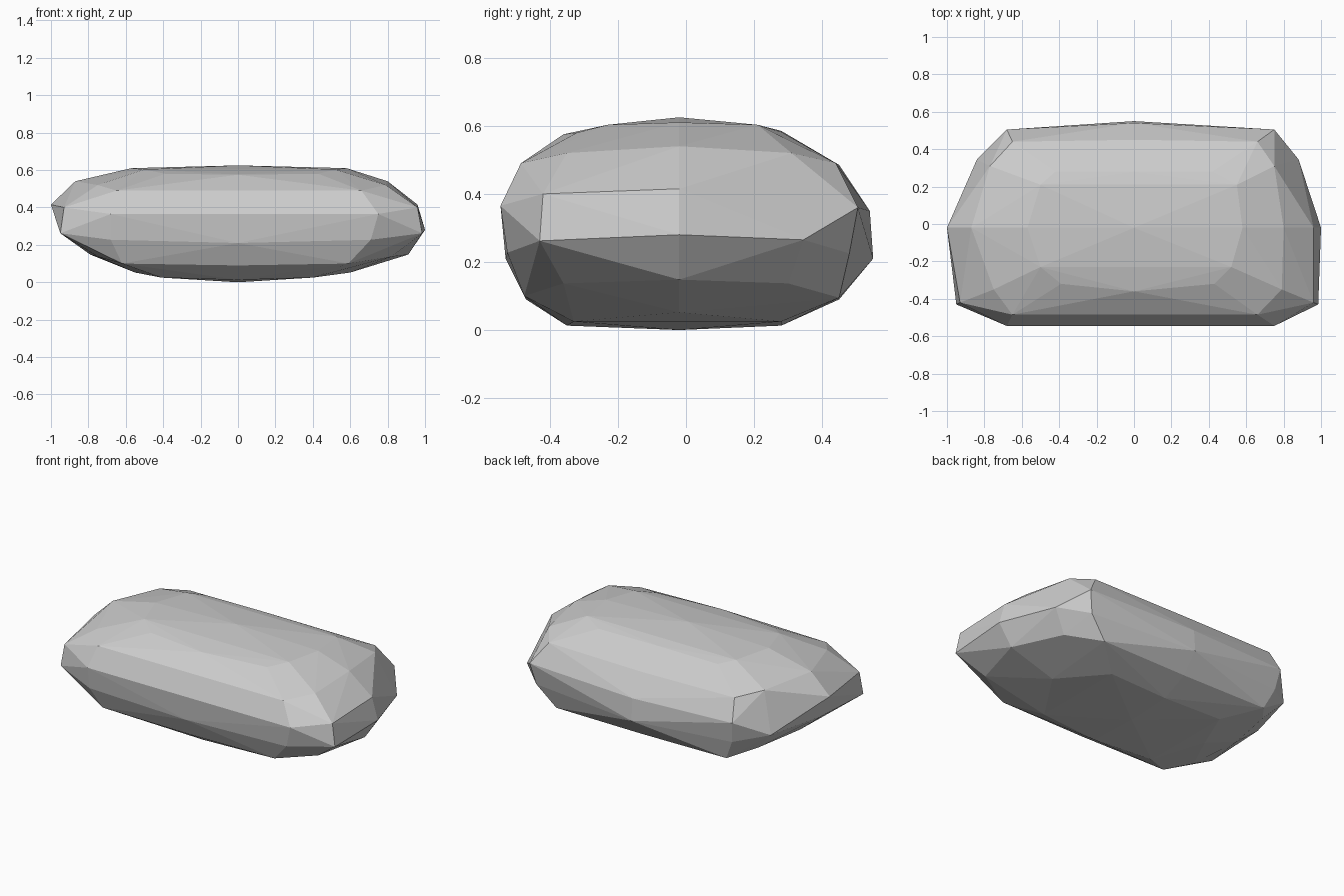
import bpy, bmesh

# Left/right pairs of corner points: (left x, right x, y, z)
pairs = [
    # top cap
    (-0.57, 0.58, -0.02, 0.61), (-0.50, 0.52, -0.23, 0.603), (-0.50, 0.55, 0.21, 0.603),
    (-0.39, 0.43, -0.32, 0.58), (-0.42, 0.42, 0.28, 0.582),
    # upper slope
    (-0.87, 0.80, -0.02, 0.54), (-0.75, 0.79, -0.35, 0.52), (-0.77, 0.75, 0.31, 0.52),
    (-0.65, 0.66, -0.485, 0.49), (-0.65, 0.66, 0.44, 0.49),
    # upper belt
    (-1.00, 0.96, -0.02, 0.415), (-0.93, 0.96, -0.42, 0.40), (-0.81, 0.82, 0.33, 0.375),
    (-0.68, 0.75, -0.545, 0.365), (-0.68, 0.75, 0.505, 0.36),
    # lower belt
    (-0.95, 1.00, -0.02, 0.28), (-0.95, 0.985, -0.43, 0.262), (-0.84, 0.88, 0.345, 0.265),
    (-0.68, 0.71, -0.525, 0.227), (-0.66, 0.72, 0.48, 0.225),
    # lower slope
    (-0.79, 0.91, -0.02, 0.148), (-0.75, 0.82, -0.36, 0.137), (-0.72, 0.78, 0.30, 0.137),
    (-0.62, 0.59, -0.475, 0.10), (-0.60, 0.60, 0.45, 0.095),
    # bottom cap
    (-0.55, 0.60, -0.02, 0.052), (-0.41, 0.40, -0.33, 0.025), (-0.41, 0.40, 0.28, 0.025),
]
# Middle cross-section: (y, z)
middle = [(-0.02, 0.625), (-0.36, 0.575), (-0.485, 0.485), (-0.53, 0.35), (-0.53, 0.21),
          (-0.47, 0.09), (-0.35, 0.013), (-0.02, 0.0), (0.28, 0.013), (0.45, 0.09),
          (0.55, 0.21), (0.54, 0.35), (0.45, 0.485), (0.28, 0.585)]

# Boulder: faceted shell stretched over the points
bm = bmesh.new()
for left, right, y, z in pairs:
    bm.verts.new((left, y, z))
    bm.verts.new((right, y, z))
for y, z in middle:
    bm.verts.new((0.0, y, z))
hull = bmesh.ops.convex_hull(bm, input=bm.verts[:])
spare = {g for g in hull["geom_interior"] + hull["geom_unused"]
         if isinstance(g, bmesh.types.BMVert)}
bmesh.ops.delete(bm, geom=list(spare), context="VERTS")
bmesh.ops.recalc_face_normals(bm, faces=bm.faces[:])

mesh = bpy.data.meshes.new("boulder")
bm.to_mesh(mesh)
bm.free()
stone = bpy.data.materials.new("grey stone")
stone.diffuse_color = (0.6, 0.6, 0.6, 1.0)
mesh.materials.append(stone)
boulder = bpy.data.objects.new("boulder", mesh)
bpy.context.collection.objects.link(boulder)
